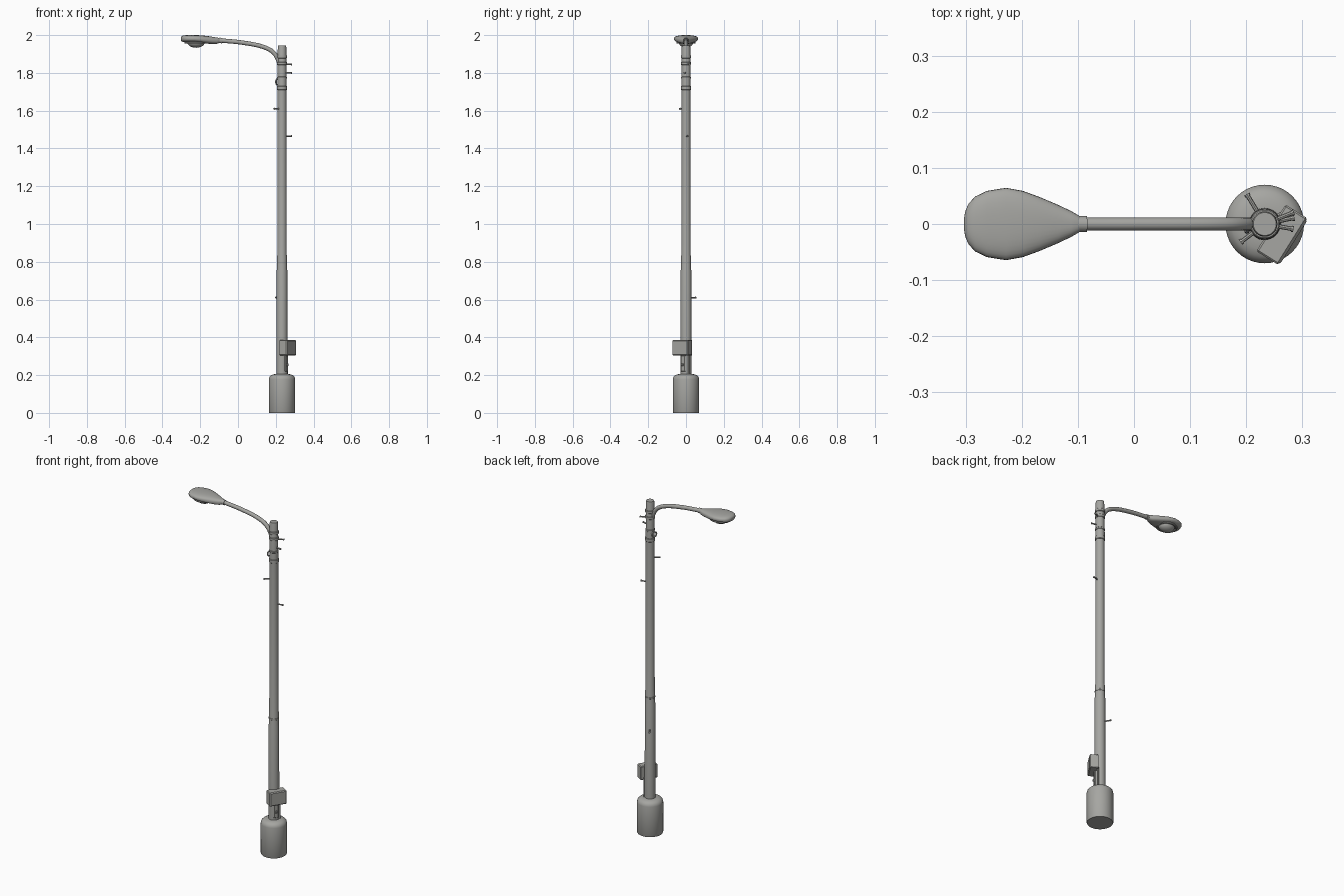
import bpy, bmesh, math
from mathutils import Vector, Matrix

if "Cube" in bpy.data.objects:
    bpy.data.objects.remove(bpy.data.objects["Cube"])

PX = 0.233  # pole axis position on x

grey = bpy.data.materials.new("weathered_grey")
grey.diffuse_color = (0.38, 0.38, 0.36, 1)
grey.use_nodes = True
grey.node_tree.nodes["Principled BSDF"].inputs["Base Color"].default_value = grey.diffuse_color


def finish(name, bm, angle=35):
    bmesh.ops.recalc_face_normals(bm, faces=bm.faces)
    me = bpy.data.meshes.new(name)
    bm.to_mesh(me)
    bm.free()
    ob = bpy.data.objects.new(name, me)
    bpy.context.collection.objects.link(ob)
    me.materials.append(grey)
    bpy.ops.object.select_all(action='DESELECT')
    ob.select_set(True)
    bpy.context.view_layer.objects.active = ob
    bpy.ops.object.shade_smooth_by_angle(angle=math.radians(angle))
    return ob


def loft(name, rings, angle=35, closed=False):
    """Skin a list of equal-length point rings and cap the ends."""
    bm = bmesh.new()
    vs = [[bm.verts.new(p) for p in r] for r in rings]
    n = len(rings[0])
    pairs = list(zip(vs, vs[1:])) + ([(vs[-1], vs[0])] if closed else [])
    for a, b in pairs:
        for i in range(n):
            j = (i + 1) % n
            bm.faces.new((a[i], a[j], b[j], b[i]))
    if not closed:
        bm.faces.new(vs[0])
        bm.faces.new(vs[-1])
    return finish(name, bm, angle)


def lathe(name, profile, n=32, x=PX, y=0.0):
    return loft(name, [[(x + r * math.cos(2 * math.pi * i / n),
                         y + r * math.sin(2 * math.pi * i / n), z) for i in range(n)]
                       for r, z in profile])


def tube(name, pts, radius, n=12, closed=False):
    pts = [Vector(p) for p in pts]
    rings = []
    m = len(pts)
    for i, p in enumerate(pts):
        a = pts[(i - 1) % m] if closed else pts[max(i - 1, 0)]
        b = pts[(i + 1) % m] if closed else pts[min(i + 1, m - 1)]
        t = (b - a).normalized()
        ref = Vector((0, 1, 0)) if abs(t.y) < 0.8 else Vector((0, 0, 1))
        u = t.cross(ref).normalized()
        v = t.cross(u)
        rings.append([p + radius * (u * math.cos(2 * math.pi * k / n) + v * math.sin(2 * math.pi * k / n))
                      for k in range(n)])
    return loft(name, rings, closed=closed)


def polar(deg, r, z):
    a = math.radians(deg)
    return Vector((PX + r * math.cos(a), r * math.sin(a), z))


def box(name, deg, r, z, size, bevel=0.003):
    """Box facing outward from the pole at an angle; size = depth, width, height."""
    bm = bmesh.new()
    bmesh.ops.create_cube(bm, size=1)
    bmesh.ops.scale(bm, vec=size, verts=bm.verts)
    bmesh.ops.bevel(bm, geom=bm.edges[:], offset=bevel, segments=1, affect='EDGES')
    bmesh.ops.transform(bm, matrix=Matrix.Translation(polar(deg, r, z)) @
                        Matrix.Rotation(math.radians(deg), 4, 'Z'), verts=bm.verts)
    return finish(name, bm, 25)


# Base and pole
lathe("base_drum", [(0.068, 0), (0.070, 0.004), (0.070, 0.178), (0.067, 0.190),
                    (0.058, 0.199), (0.046, 0.204), (0.03, 0.206)], 40)
lathe("pole", [(0.029, 0.2), (0.028, 0.755), (0.0265, 0.762), (0.0265, 0.828), (0.0248, 0.836),
               (0.0235, 1.70), (0.0225, 1.938), (0.0205, 1.945)])

# Bands around the pole
for i, (z, h, r) in enumerate([(1.72, 0.010, 0.027), (1.775, 0.006, 0.0255), (1.85, 0.008, 0.0265),
                               (1.885, 0.008, 0.0265), (0.795, 0.006, 0.0275)]):
    lathe(f"pole_band_{i}", [(r - 0.002, z - h), (r, z - h + 0.002), (r, z + h - 0.002), (r - 0.002, z + h)])

# Control box, its mounting plate, and the access hatch below
box("control_box", -32, 0.036, 0.345, (0.046, 0.098, 0.080))
box("control_box_lid", -32, 0.058, 0.345, (0.006, 0.090, 0.074), 0.002)
box("access_hatch", -32, 0.026, 0.262, (0.012, 0.028, 0.085))
box("hatch_latch", -32, 0.034, 0.255, (0.008, 0.010, 0.014), 0.002)
tube("conduit", [polar(30, 0.031, 0.2), polar(30, 0.031, 0.32)], 0.005)

# Pegs on the pole: height, angle, reach
for i, (z, deg, reach) in enumerate([(0.61, 121, 0.062), (1.465, 12, 0.054), (1.61, 217, 0.054),
                                     (1.80, -10, 0.052), (1.845, 22, 0.056)]):
    tube(f"peg_{i}", [polar(deg, 0.015, z), polar(deg, reach, z)], 0.004, 8)
    tube(f"peg_head_{i}", [polar(deg, reach - 0.004, z), polar(deg, reach, z)], 0.0055, 8)

# Eye bracket on the arm side of the pole
N = 20
tube("eye_bracket", [(PX - 0.025 + 0.007 * math.cos(2 * math.pi * k / N),
                      0.013 * math.cos(2 * math.pi * k / N),
                      1.752 + 0.015 * math.sin(2 * math.pi * k / N)) for k in range(N)], 0.0045, 8, True)

# Curved arm, as a smoothed path
ctrl = [Vector((x, 0, z)) for x, z in [(0.222, 1.835), (0.213, 1.868), (0.193, 1.902), (0.160, 1.927),
                                       (0.10, 1.947), (0.01, 1.962), (-0.05, 1.968), (-0.095, 1.972)]]
path = []
for i in range(len(ctrl) - 1):
    p0, p1, p2, p3 = ctrl[max(i - 1, 0)], ctrl[i], ctrl[i + 1], ctrl[min(i + 2, len(ctrl) - 1)]
    for k in range(5):
        t = k / 5
        path.append(0.5 * (2 * p1 + (p2 - p0) * t + (2 * p0 - 5 * p1 + 4 * p2 - p3) * t * t
                           + (3 * p1 - p0 - 3 * p2 + p3) * t ** 3))
path.append(ctrl[-1])
tube("arm", path, 0.0115, 16)
tube("arm_collar", [(-0.084, 0, 1.971), (-0.10, 0, 1.972)], 0.0145, 16)

# Lamp head: stations of x, half width, top, bottom
stations = [(-0.303, 0.010, 1.986, 1.974), (-0.301, 0.022, 1.991, 1.969), (-0.295, 0.036, 1.996, 1.965),
            (-0.283, 0.049, 1.999, 1.963), (-0.262, 0.059, 2.0, 1.962), (-0.228, 0.0645, 2.0, 1.961),
            (-0.198, 0.059, 1.999, 1.958), (-0.168, 0.048, 1.996, 1.955), (-0.135, 0.034, 1.991, 1.953),
            (-0.112, 0.023, 1.987, 1.954), (-0.098, 0.015, 1.985, 1.959), (-0.094, 0.012, 1.983, 1.961)]


def spow(v, e):
    return math.copysign(abs(v) ** e, v)


M = 32
loft("lamp_head", [[(x, w * spow(math.cos(2 * math.pi * k / M), 0.85),
                     (t + b) / 2 + (t - b) / 2 * spow(math.sin(2 * math.pi * k / M), 0.75))
                    for k in range(M)] for x, w, t, b in stations], 50)

# Lens: rim ring and hanging dome
tube("lens_rim", [(-0.222 + 0.056 * math.cos(2 * math.pi * k / 32),
                   0.046 * math.sin(2 * math.pi * k / 32), 1.960) for k in range(32)], 0.0055, 8, True)
bm = bmesh.new()
bmesh.ops.create_uvsphere(bm, u_segments=28, v_segments=14, radius=1)
bmesh.ops.scale(bm, vec=(0.046, 0.038, 0.029), verts=bm.verts)
bmesh.ops.translate(bm, vec=(-0.222, 0, 1.962), verts=bm.verts)
finish("lens_dome", bm, 60)
